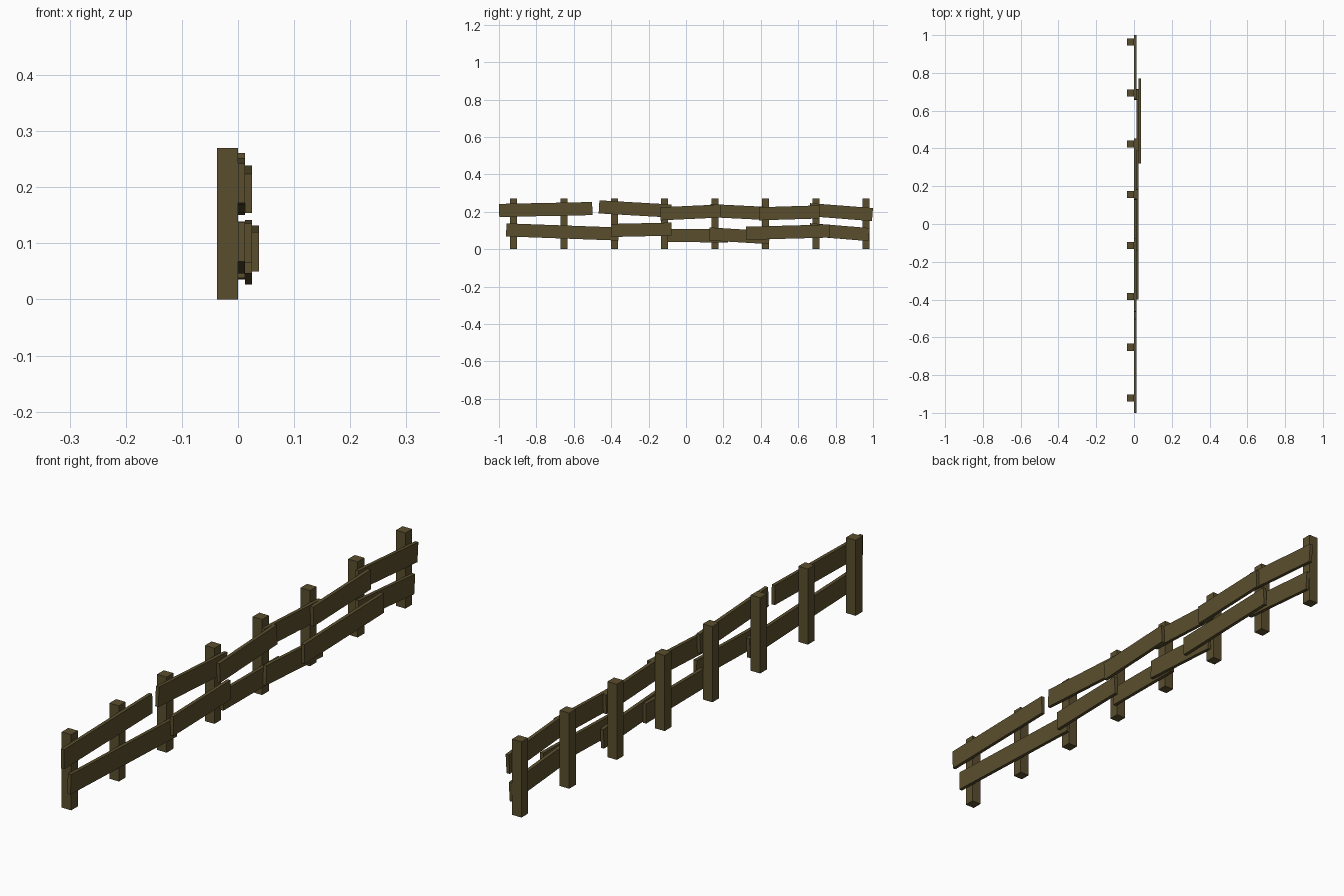
import bpy
from math import atan2, hypot
from mathutils import Matrix

wood = bpy.data.materials.new("dark_wood")
wood.diffuse_color = (0.102, 0.076, 0.027, 1)


def box(name, center, size, tilt=0.0):
    bpy.ops.mesh.primitive_cube_add(size=1)
    ob = bpy.context.object
    ob.name = name
    ob.data.transform(Matrix.Diagonal((*size, 1)))
    ob.location = center
    ob.rotation_euler.x = tilt
    ob.data.materials.append(wood)
    return ob


# Upright posts, evenly spaced behind the rails
T = 0.0125
for i in range(8):
    box(f"post_{i + 1}", (-0.0188, -0.922 + i * 0.2693, 0.135), (0.0375, 0.0375, 0.27))


# Rail board: centre line from (y0, z0) to (y1, z1), stacked outward by layer
def rail(name, y0, z0, y1, z1, layer):
    box(name, (T * (layer + 0.5), (y0 + y1) / 2, (z0 + z1) / 2),
        (T, hypot(y1 - y0, z1 - z0), 0.07), atan2(z1 - z0, y1 - y0))


upper = [(-0.999, 0.207, -0.501, 0.217, 0), (-0.465, 0.226, -0.08, 0.204, 0),
         (-0.138, 0.189, 0.185, 0.204, 1), (0.13, 0.206, 0.45, 0.190, 0),
         (0.39, 0.189, 0.714, 0.199, 1), (0.66, 0.211, 0.997, 0.185, 0)]
lower = [(-0.961, 0.103, -0.36, 0.081, 0), (-0.40, 0.100, -0.078, 0.107, 1),
         (-0.10, 0.073, 0.225, 0.071, 0), (0.124, 0.081, 0.446, 0.062, 1),
         (0.322, 0.085, 0.77, 0.097, 2), (0.66, 0.104, 0.979, 0.078, 0)]
for row, boards in (("upper", upper), ("lower", lower)):
    for i, b in enumerate(boards):
        rail(f"{row}_rail_{i + 1}", *b)
